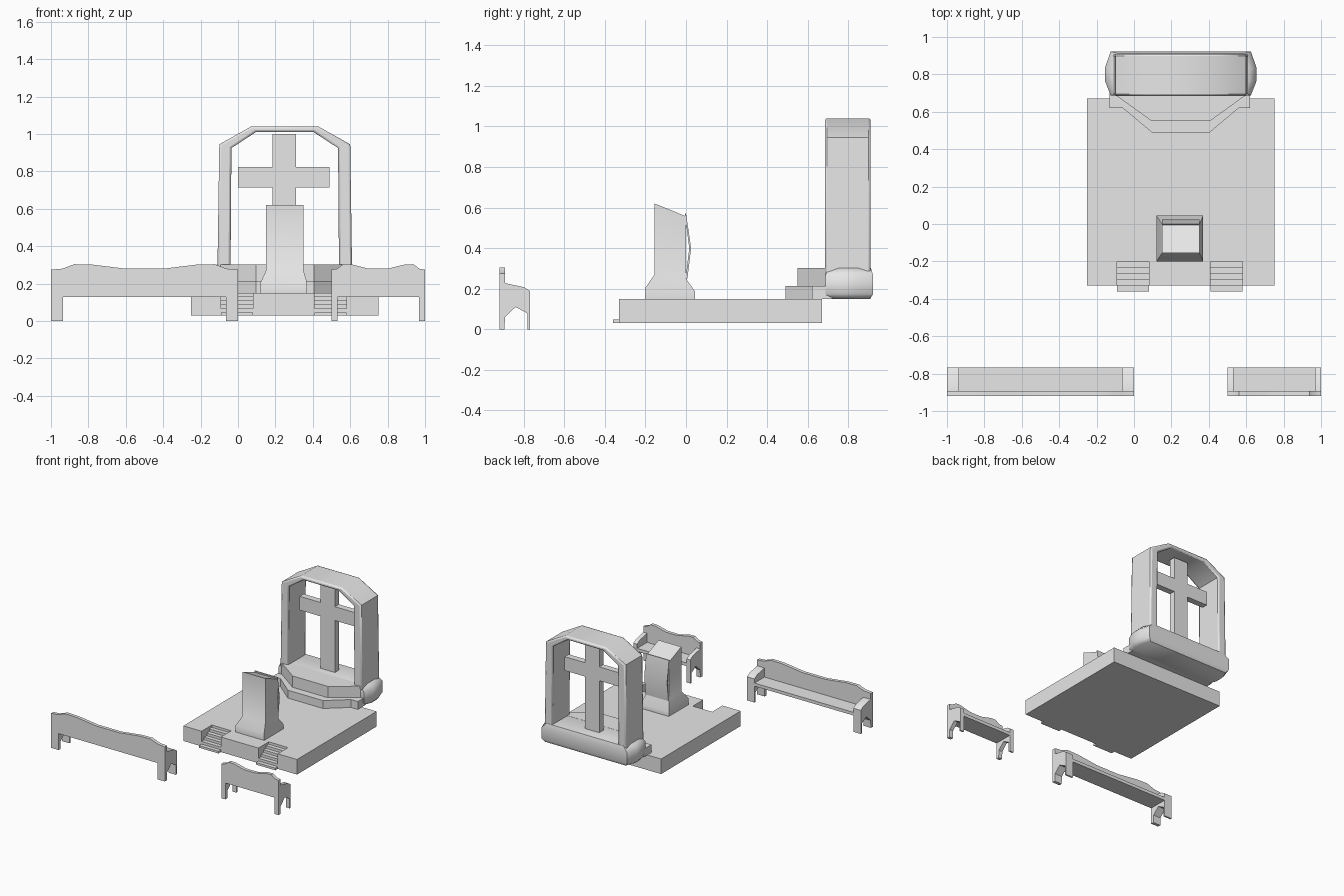
import bpy, bmesh, math
from mathutils import Vector

if "Cube" in bpy.data.objects:
    bpy.data.objects.remove(bpy.data.objects["Cube"])

gray = bpy.data.materials.new("stone gray")
gray.diffuse_color = (0.8, 0.8, 0.8, 1)
gray.use_nodes = True
gray.node_tree.nodes["Principled BSDF"].inputs["Base Color"].default_value = gray.diffuse_color


def finish(name, bm, angle=35):
    bmesh.ops.recalc_face_normals(bm, faces=bm.faces)
    me = bpy.data.meshes.new(name)
    bm.to_mesh(me)
    bm.free()
    ob = bpy.data.objects.new(name, me)
    bpy.context.collection.objects.link(ob)
    me.materials.append(gray)
    bpy.ops.object.select_all(action='DESELECT')
    ob.select_set(True)
    bpy.context.view_layer.objects.active = ob
    bpy.ops.object.shade_smooth_by_angle(angle=math.radians(angle))
    return ob


def prism(name, pts, axis, a, b, angle=35):
    """Extrude a 2D outline along an axis from a to b."""
    place = {'x': lambda p, t: (t, p[0], p[1]),
             'y': lambda p, t: (p[0], t, p[1]),
             'z': lambda p, t: (p[0], p[1], t)}[axis]
    bm = bmesh.new()
    lo = [bm.verts.new(place(p, a)) for p in pts]
    hi = [bm.verts.new(place(p, b)) for p in pts]
    bm.faces.new(lo)
    bm.faces.new(hi)
    for i in range(len(pts)):
        j = (i + 1) % len(pts)
        bm.faces.new((lo[i], lo[j], hi[j], hi[i]))
    return finish(name, bm, angle)


def loft(name, rings, angle=35):
    """Join equal-length rings of 3D points and cap both ends."""
    bm = bmesh.new()
    vs = [[bm.verts.new(p) for p in r] for r in rings]
    bm.faces.new(vs[0])
    bm.faces.new(vs[-1])
    for r, s in zip(vs, vs[1:]):
        for i in range(len(r)):
            j = (i + 1) % len(r)
            bm.faces.new((r[i], r[j], s[j], s[i]))
    return finish(name, bm, angle)


def rect(x0, x1, y0, y1, z_front, z_back):
    return [(x0, y0, z_front), (x1, y0, z_front), (x1, y1, z_back), (x0, y1, z_back)]


# platform with two notches for the stairs
stairs = [(-0.09, 0.08), (0.41, 0.58)]
outline = [(-0.25, -0.33)]
for x0, x1 in stairs:
    outline += [(x0, -0.33), (x0, -0.2), (x1, -0.2), (x1, -0.33)]
outline += [(0.75, -0.33), (0.75, 0.67), (-0.25, 0.67)]
prism("platform", outline, 'z', 0.03, 0.15)

# stairs
profile = [(-0.2, 0.03), (-0.36, 0.03)]
for i in range(5):
    z = 0.047 + 0.021 * i
    profile += [(-0.36 + 0.032 * i, z), (-0.36 + 0.032 * (i + 1), z)]
for i, (x0, x1) in enumerate(stairs):
    prism("stairs_%d" % (i + 1), profile, 'x', x0, x1)

# pulpit with flared foot and slanted top
loft("pulpit", [
    rect(0.12, 0.37, -0.20, 0.045, 0.15, 0.15),
    rect(0.12, 0.37, -0.20, 0.045, 0.205, 0.185),
    rect(0.15, 0.35, -0.155, 0.0, 0.27, 0.25),
    rect(0.15, 0.35, -0.155, 0.0, 0.62, 0.557)])

# bowed panel behind the pulpit
prism("pulpit_back_panel",
      [(-0.002, 0.25), (0.007, 0.25), (0.025, 0.40), (0.0, 0.572), (-0.006, 0.57), (0.016, 0.40)],
      'x', 0.15, 0.35)

# rounded base under the arch
CX, CY = 0.25, 0.805


def base_ring(sx, sy, z):
    half = [(0.375, -0.115), (0.405, -0.04), (0.405, 0.03), (0.375, 0.115)]
    pts = half + [(-x, y) for x, y in reversed(half)]
    return [(CX + x * sx, CY + y * sy, z) for x, y in pts]


loft("arch_base", [base_ring(0.95, 0.9, 0.15), base_ring(1, 1.02, 0.175),
                   base_ring(1, 1.02, 0.265), base_ring(0.9, 0.93, 0.302)], 50)

# two angled steps in front of the arch
prism("altar_step_lower",
      [(-0.13, 0.72), (-0.13, 0.62), (-0.06, 0.62), (0.095, 0.49), (0.405, 0.49),
       (0.56, 0.62), (0.62, 0.62), (0.62, 0.72)], 'z', 0.15, 0.213)
prism("altar_step_upper",
      [(-0.1, 0.72), (-0.1, 0.69), (0.095, 0.55), (0.405, 0.55), (0.6, 0.69), (0.6, 0.72)],
      'z', 0.2, 0.303)

# arch frame with softened rims
outer = [(-0.36, 0.27), (-0.35, 0.945), (-0.18, 1.04)]
inner = [(-0.155, 1.01), (-0.285, 0.925), (-0.29, 0.27)]
left = [(CX + x, z) for x, z in outer]
right = [(CX - x, z) for x, z in reversed(outer)]
inner_right = [(CX - x, z) for x, z in reversed(inner)]
inner_left = [(CX + x, z) for x, z in inner]
arch = prism("arch_frame", left + right + inner_right + inner_left, 'y', 0.685, 0.91)
bev = arch.modifiers.new("soft_rim", 'BEVEL')
bev.width = 0.011
bev.segments = 2
bev.limit_method = 'ANGLE'
bev.angle_limit = math.radians(60)

# cross inside the arch
x0, x1, a, b = 0.0, 0.49, 0.185, 0.31
prism("cross", [(a, 0.29), (b, 0.29), (b, 0.715), (x1, 0.715), (x1, 0.825), (b, 0.825),
                (b, 1.0), (a, 1.0), (a, 0.825), (x0, 0.825), (x0, 0.715), (a, 0.715)],
      'y', 0.775, 0.825)

# benches: the short one is the same design at half the width
crest = [(0, 0.275), (0.06, 0.28), (0.125, 0.304), (0.22, 0.302), (0.40, 0.28),
         (0.60, 0.28), (0.78, 0.302), (0.875, 0.304), (0.94, 0.28), (1, 0.275)]
end = [(-0.92, 0), (-0.895, 0), (-0.892, 0.06), (-0.84, 0.11), (-0.781, 0.078),
       (-0.781, 0), (-0.768, 0), (-0.768, 0.188), (-0.80, 0.208), (-0.895, 0.228), (-0.92, 0.228)]
for label, x, w in (("long", -1.0, 1.0), ("short", 0.5, 0.5)):
    board = [(x + u * w, z) for u, z in crest] + [(x + w, 0.13), (x, 0.13)]
    prism(label + "_bench_back", board, 'y', -0.92, -0.893)
    prism(label + "_bench_seat",
          [(-0.9, 0.13), (-0.768, 0.13), (-0.768, 0.155), (-0.9, 0.155)],
          'x', x + 0.03 * w, x + 0.97 * w)
    for side, u in (("left", 0.0), ("right", 0.935)):
        prism("%s_bench_%s_end" % (label, side), end, 'x', x + u * w, x + (u + 0.065) * w)
